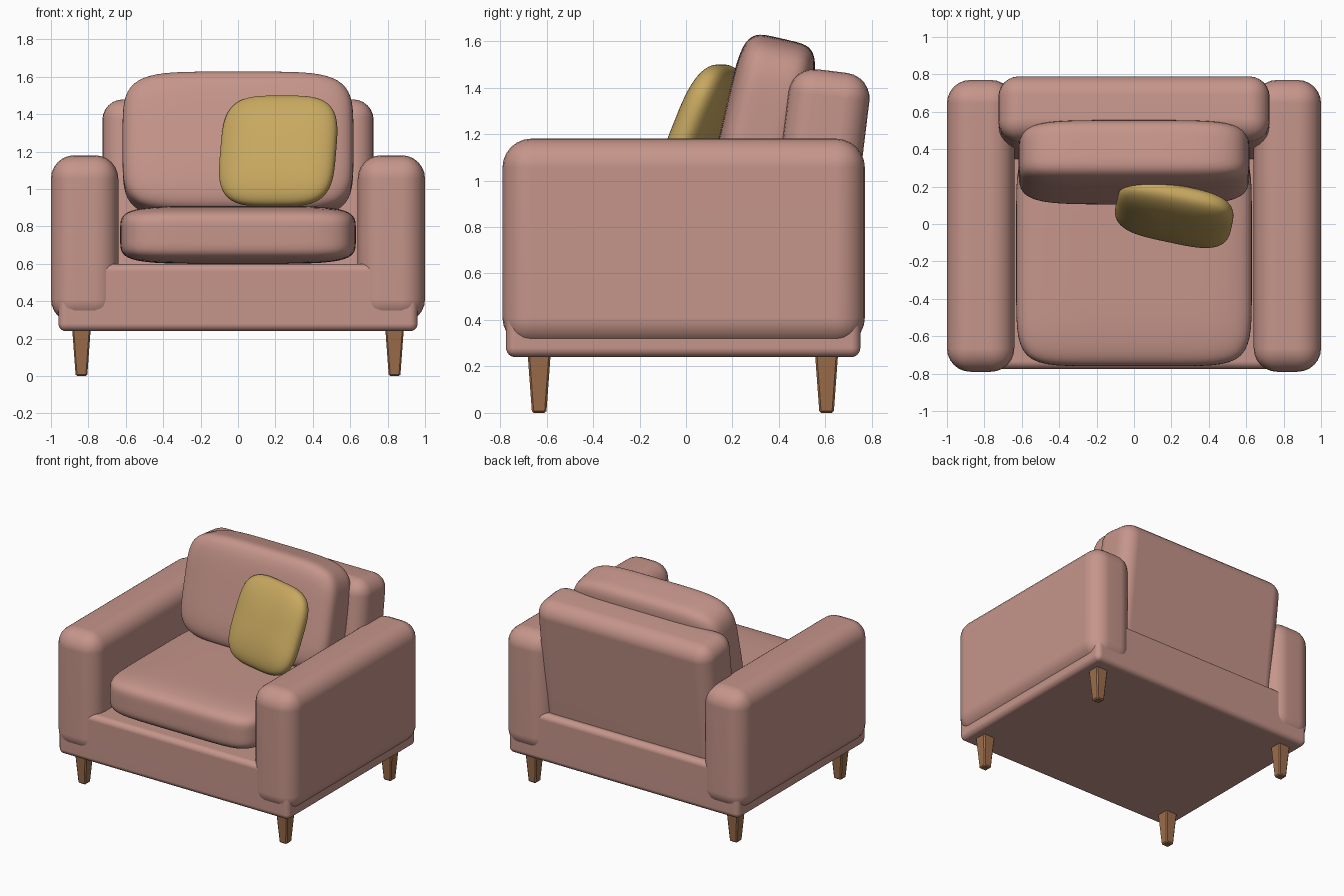
import bpy, bmesh
from math import radians
from mathutils import Vector

cube = bpy.data.objects.get("Cube")
if cube:
    bpy.data.objects.remove(cube, do_unlink=True)


def material(name, rgb):
    mat = bpy.data.materials.new(name)
    mat.use_nodes = True
    color = (*rgb, 1.0)
    mat.diffuse_color = color
    mat.node_tree.nodes["Principled BSDF"].inputs["Base Color"].default_value = color
    return mat


PINK = material("dusty pink fabric", (0.56, 0.30, 0.255))
GOLD = material("mustard fabric", (0.57, 0.39, 0.115))
WOOD = material("brown wood", (0.34, 0.155, 0.07))


def finish(bm, name, mat, center, tilt=0, yaw=0, smooth=True):
    mesh = bpy.data.meshes.new(name)
    bmesh.ops.recalc_face_normals(bm, faces=bm.faces)
    bm.to_mesh(mesh)
    bm.free()
    mesh.materials.append(mat)
    for poly in mesh.polygons:
        poly.use_smooth = smooth
    obj = bpy.data.objects.new(name, mesh)
    bpy.context.collection.objects.link(obj)
    obj.location = center
    obj.rotation_euler = (radians(tilt), 0, radians(yaw))
    return obj


def rounded_box(name, mat, center, size, radius, tilt=0):
    """Upholstered block with evenly rounded edges."""
    bm = bmesh.new()
    bmesh.ops.create_cube(bm, size=1)
    bmesh.ops.scale(bm, vec=size, verts=bm.verts)
    bmesh.ops.bevel(bm, geom=bm.edges[:], offset=radius, segments=6,
                    profile=0.5, affect='EDGES')
    obj = finish(bm, name, mat, center, tilt)
    obj.modifiers.new("flat panels", 'WEIGHTED_NORMAL')
    return obj


def cushion(name, mat, center, half, thin, corner, edge, tilt=0, yaw=0):
    """Stuffed cushion: corner shapes the outline, edge the rim across axis thin."""
    bm = bmesh.new()
    bmesh.ops.create_cube(bm, size=2)
    bmesh.ops.subdivide_edges(bm, edges=bm.edges[:], cuts=23, use_grid_fill=True)
    for v in bm.verts:
        a, b = [abs(v.co[i]) for i in range(3) if i != thin]
        outline = (a ** corner + b ** corner) ** (1 / corner)
        r = (outline ** edge + abs(v.co[thin]) ** edge) ** (1 / edge)
        v.co = Vector([c / r * h for c, h in zip(v.co, half)])
    return finish(bm, name, mat, center, tilt, yaw)


def tapered_leg(name, x, y):
    bm = bmesh.new()
    bmesh.ops.create_cube(bm, size=1)
    for v in bm.verts:
        width = 0.1 if v.co.z > 0 else 0.062
        v.co = (v.co.x * width, v.co.y * width, v.co.z * 0.26)
    bmesh.ops.bevel(bm, geom=bm.edges[:], offset=0.008, segments=1, affect='EDGES')
    finish(bm, name, WOOD, (x, y, 0.13), smooth=False)


# Frame
rounded_box("base", PINK, (0, -0.012, 0.42), (1.92, 1.525, 0.36), 0.04)
rounded_box("backrest", PINK, (0, 0.565, 0.95), (1.45, 0.35, 1.05), 0.11, tilt=-7)

# Arms and legs, mirrored left and right
for side, s in (("left", 1), ("right", -1)):
    rounded_box(side + "_arm", PINK, (s * 0.82, -0.01, 0.733),
                (0.36, 1.56, 0.895), 0.125)
    for end, y in (("front", -0.632), ("back", 0.605)):
        tapered_leg(f"{end}_{side}_leg", s * 0.837, y)

# Cushions
cushion("seat_cushion", PINK, (0, -0.155, 0.755), (0.63, 0.605, 0.155),
        thin=2, corner=7, edge=5)
cushion("back_cushion", PINK, (0, 0.33, 1.235), (0.617, 0.173, 0.385),
        thin=1, corner=5, edge=5, tilt=-13)
cushion("throw_pillow", GOLD, (0.215, 0.055, 1.203), (0.315, 0.095, 0.315),
        thin=1, corner=3.7, edge=2.4, tilt=-22, yaw=-12)
